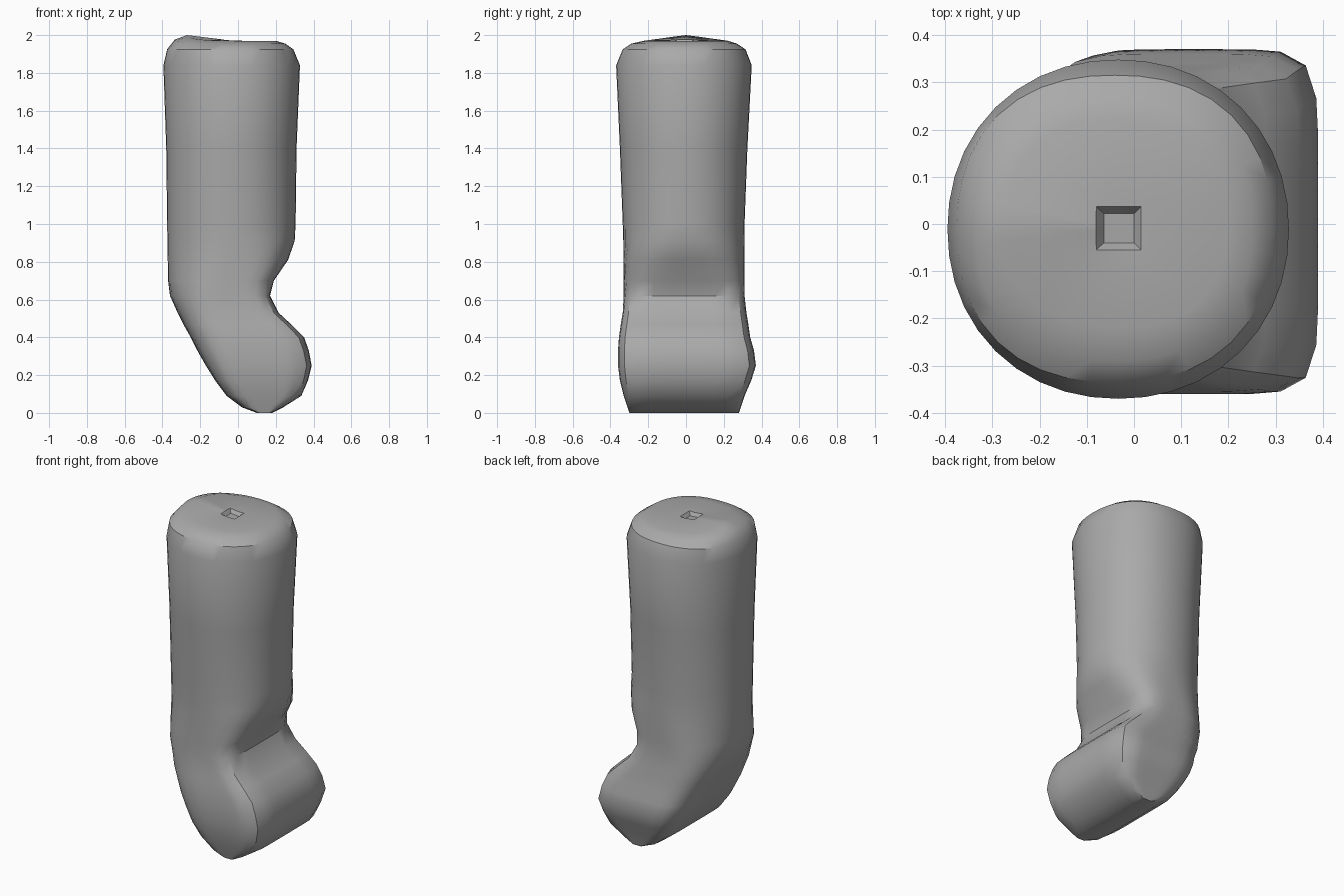
import bpy, bmesh, math

cube = bpy.data.objects.get("Cube")
if cube:
    bpy.data.objects.remove(cube, do_unlink=True)

SEGMENTS = 40

grey = bpy.data.materials.new("plain grey")
grey.use_nodes = True
colour = (0.4, 0.4, 0.4, 1)
grey.diffuse_color = colour
grey.node_tree.nodes["Principled BSDF"].inputs["Base Color"].default_value = colour


def ring(bm, z, x0, x1, y0, y1, n_neg, n_pos):
    """Superellipse section with its own squareness on the -x and +x halves."""
    verts = []
    for i in range(SEGMENTS):
        a = 2 * math.pi * i / SEGMENTS
        c, s = math.cos(a), math.sin(a)
        n = n_pos if c > 0 else n_neg
        r = (abs(c) ** n + abs(s) ** n) ** (-1 / n)
        x = (x0 + x1) / 2 + (x1 - x0) / 2 * r * c
        y = (y0 + y1) / 2 + (y1 - y0) / 2 * r * s
        # Low swelling on one side of the top
        lift = 0
        if z > 1.94:
            lift = 0.03 * max(0, 1 - abs(x + 0.27) / 0.25) * max(0, 1 - abs(y) / 0.25)
        verts.append(bm.verts.new((x, y, z + lift)))
    return verts


def loft(name, sections):
    bm = bmesh.new()
    rings = [ring(bm, *s) for s in sections]
    for low, high in zip(rings, rings[1:]):
        for i in range(SEGMENTS):
            j = (i + 1) % SEGMENTS
            bm.faces.new((low[i], low[j], high[j], high[i]))
    bm.faces.new(rings[0][::-1])
    bm.faces.new(rings[-1])
    mesh = bpy.data.meshes.new(name)
    bm.to_mesh(mesh)
    bm.free()
    mesh.materials.append(grey)
    obj = bpy.data.objects.new(name, mesh)
    bpy.context.collection.objects.link(obj)
    bpy.ops.object.select_all(action="DESELECT")
    obj.select_set(True)
    bpy.context.view_layer.objects.active = obj
    bpy.ops.object.shade_smooth_by_angle(angle=math.radians(35))
    return obj


# Sections from the foot up: z, x range, y range, squareness of each side
foot = [
    (0, 0.10, 0.18, -0.30, 0.28, 9, 9),
    (0.03, 0.02, 0.24, -0.31, 0.29, 8, 9),
    (0.09, -0.06, 0.335, -0.33, 0.31, 7, 8),
    (0.17, -0.12, 0.37, -0.35, 0.345, 6, 7),
    (0.25, -0.17, 0.39, -0.36, 0.37, 5, 7),
    (0.33, -0.215, 0.375, -0.36, 0.36, 4.5, 7),
    (0.40, -0.25, 0.35, -0.355, 0.34, 4, 7),
    (0.47, -0.29, 0.28, -0.345, 0.33, 3.4, 7),
    (0.53, -0.32, 0.215, -0.335, 0.32, 2.8, 7),
]
ankle = [
    (0.62, -0.36, 0.17, -0.33, 0.31, 2.3, 6),
    (0.70, -0.37, 0.19, -0.33, 0.31, 2.1, 4.5),
    (0.81, -0.372, 0.265, -0.33, 0.31, 2.1, 3),
    (0.91, -0.374, 0.30, -0.332, 0.31, 2.1, 2.3),
]
column = [
    (1.0, -0.375, 0.305, -0.335, 0.31, 2.1, 2.1),
    (1.4, -0.38, 0.31, -0.35, 0.325, 2.1, 2.1),
    (1.84, -0.395, 0.328, -0.37, 0.348, 2.1, 2.1),
    (1.925, -0.375, 0.293, -0.335, 0.315, 2.3, 2.3),
    (1.955, -0.335, 0.25, -0.29, 0.27, 2.4, 2.4),
    (1.97, -0.27, 0.20, -0.22, 0.22, 2.4, 2.4),
]
# Small square recess in the top
socket = [
    (1.97, -0.08, 0.015, -0.055, 0.037, 100, 100),
    (1.95, -0.064, 0, -0.04, 0.022, 100, 100),
]
loft("bent_limb", foot + ankle + column + socket)
